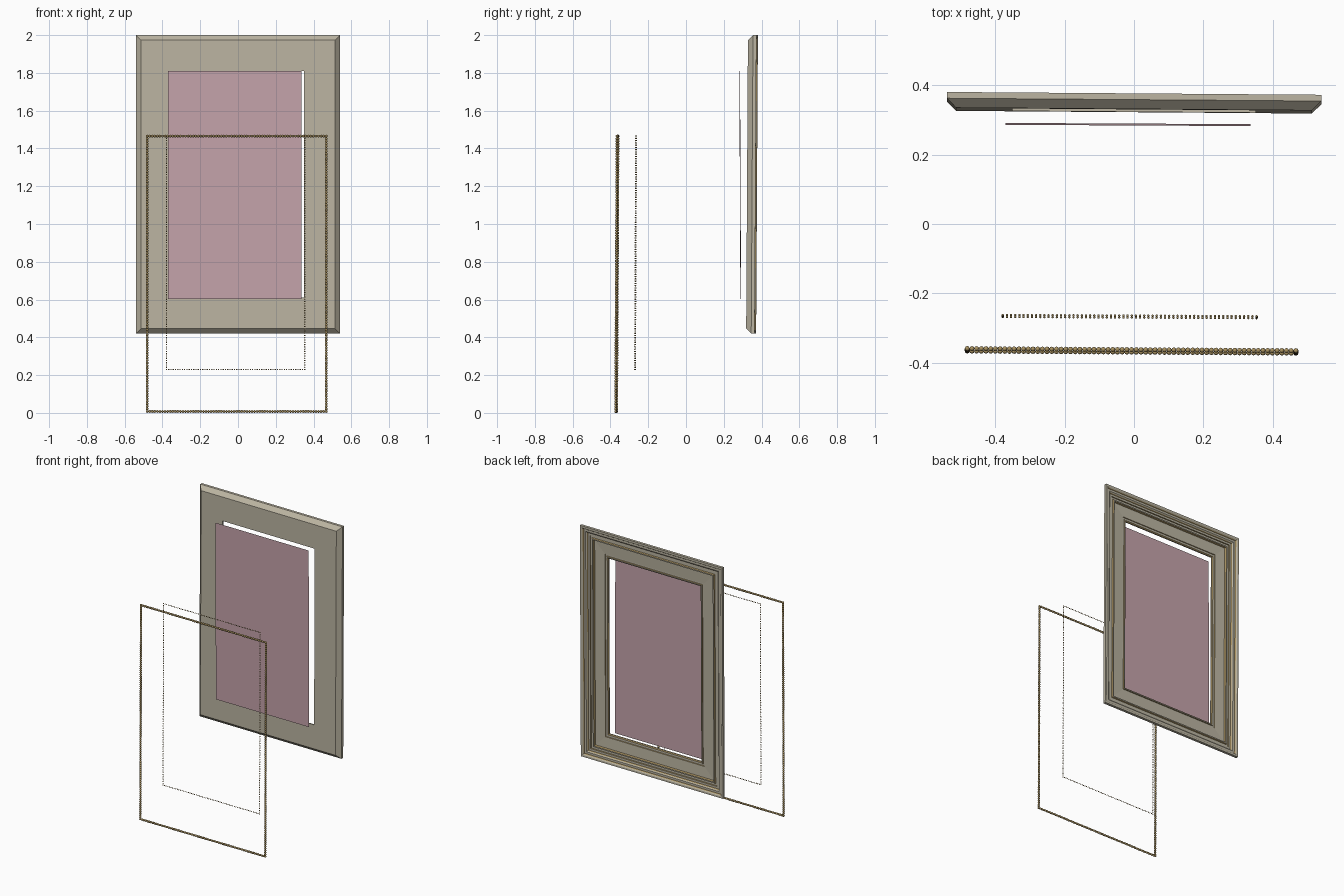
import bpy, bmesh, math
from mathutils import Matrix, Vector

if "Cube" in bpy.data.objects:
    bpy.data.objects.remove(bpy.data.objects["Cube"])


def material(name, rgb):
    m = bpy.data.materials.new(name)
    m.diffuse_color = (*rgb, 1)
    m.use_nodes = True
    m.node_tree.nodes["Principled BSDF"].inputs["Base Color"].default_value = m.diffuse_color
    return m


STONE = material("painted_wood", (0.50, 0.46, 0.36))
GOLD = material("old_gold", (0.40, 0.29, 0.12))
PINK = material("pink_backing", (0.56, 0.37, 0.41))


def finish(name, bm, mats, loc, lean, turn):
    bmesh.ops.recalc_face_normals(bm, faces=bm.faces)
    me = bpy.data.meshes.new(name)
    bm.to_mesh(me)
    bm.free()
    for m in mats:
        me.materials.append(m)
    ob = bpy.data.objects.new(name, me)
    ob.location = loc
    ob.rotation_euler = (lean, 0, turn)
    bpy.context.collection.objects.link(ob)
    return ob


def mitred_frame(name, hx, hz, profile, loc, lean, turn):
    """Sweep (inset, depth, gilded) points round a rectangle with mitred corners."""
    bm = bmesh.new()
    rings = [[bm.verts.new((sx * (hx - d), y, sz * (hz - d))) for d, y, g in profile]
             for sx, sz in ((-1, -1), (1, -1), (1, 1), (-1, 1))]
    n = len(profile)
    for i in range(4):
        a, b = rings[i], rings[(i + 1) % 4]
        for j in range(n):
            k = (j + 1) % n
            f = bm.faces.new((a[j], b[j], b[k], a[k]))
            f.material_index = profile[j][2]
    return finish(name, bm, [STONE, GOLD], loc, lean, turn)


def bead_rectangle(name, hx, hz, r, step, loc, lean, turn):
    """String of small beads round a rectangle."""
    bm = bmesh.new()
    corners = [Vector((sx * hx, 0, sz * hz)) for sx, sz in ((-1, -1), (1, -1), (1, 1), (-1, 1))]
    for i in range(4):
        a, b = corners[i], corners[(i + 1) % 4]
        n = round((b - a).length / step)
        for j in range(n):
            bmesh.ops.create_uvsphere(bm, u_segments=8, v_segments=6, radius=r,
                                      matrix=Matrix.Translation(a.lerp(b, j / n)))
    for f in bm.faces:
        f.smooth = True
    return finish(name, bm, [GOLD], loc, lean, turn)


# Moulded frame: plain chamfered side faces -y, stepped moulding faces +y
profile = [
    (0.190, 0.000, 0), (0.027, 0.000, 0), (0.000, 0.027, 0), (0.000, 0.045, 0),
    (0.012, 0.045, 0), (0.018, 0.041, 1), (0.022, 0.035, 0), (0.036, 0.035, 0),
    (0.042, 0.030, 1), (0.046, 0.024, 0), (0.060, 0.024, 1), (0.062, 0.018, 0),
    (0.074, 0.018, 1), (0.078, 0.026, 0), (0.086, 0.026, 1), (0.090, 0.014, 0),
    (0.164, 0.011, 1), (0.166, 0.007, 0), (0.176, 0.007, 1), (0.178, 0.013, 0),
    (0.184, 0.013, 1), (0.190, 0.008, 0)]
mitred_frame("moulded_frame", 0.54, 0.79, profile, (0, 0.327, 1.21), -0.006, -0.0075)

# Thin backing sheet
bm = bmesh.new()
bm.faces.new([bm.verts.new((sx * 0.3535, 0, sz * 0.604))
              for sx, sz in ((-1, -1), (1, -1), (1, 1), (-1, 1))])
finish("backing_sheet", bm, [PINK], (-0.0175, 0.287, 1.207), 0.0045, -0.005)

# Two separate bead trims
bead_rectangle("outer_bead_trim", 0.474, 0.729, 0.0073, 0.0135,
               (-0.007, -0.366, 0.7365), -0.005, -0.0065)
bead_rectangle("inner_bead_trim", 0.366, 0.618, 0.0035, 0.012,
               (-0.0125, -0.267, 0.8475), -0.0045, -0.005)
